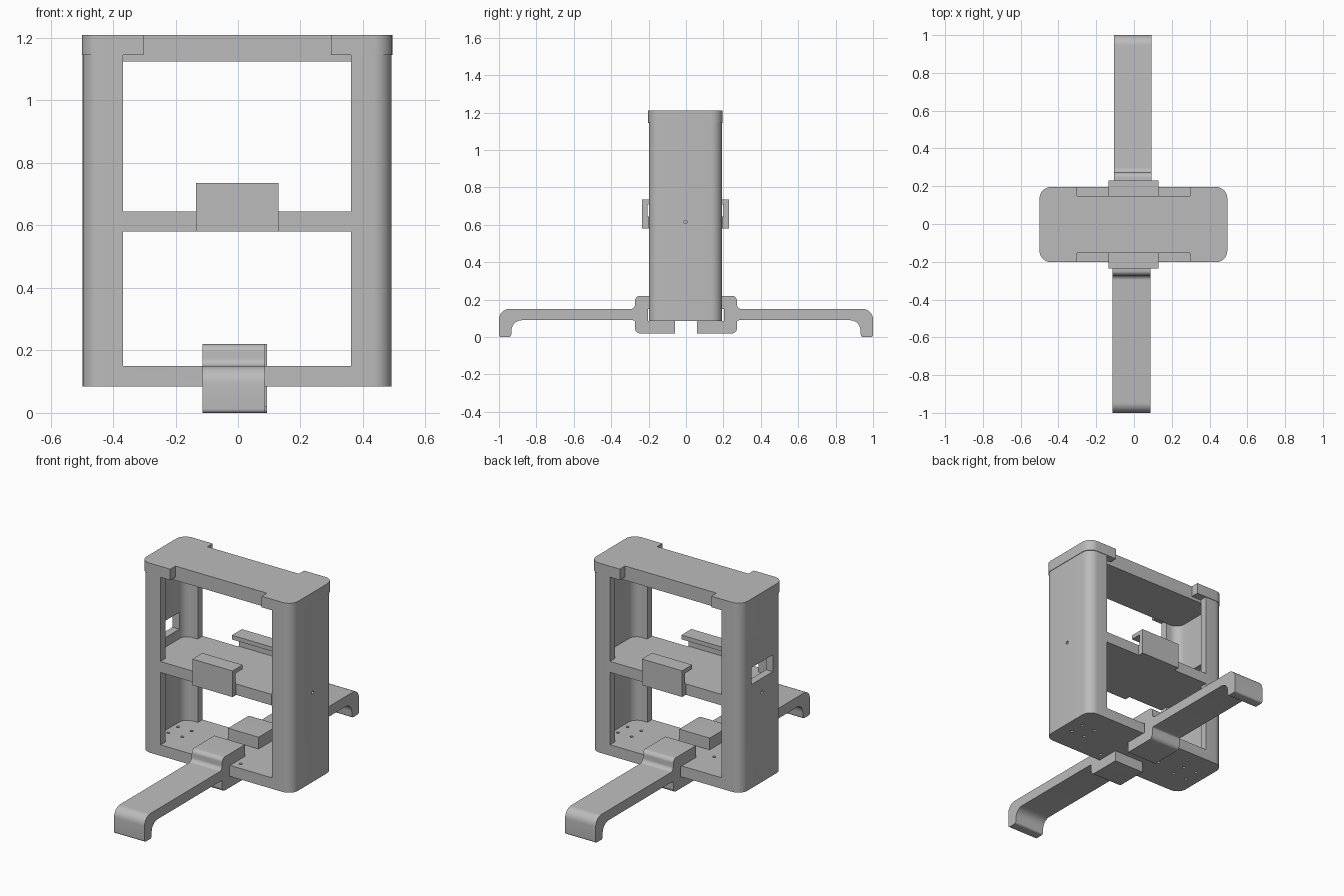
import bpy, bmesh, math
from mathutils import Vector

old = bpy.data.objects.get("Cube")
if old:
    bpy.data.objects.remove(old, do_unlink=True)

grey = bpy.data.materials.new("plain_grey")
grey.use_nodes = True
grey.diffuse_color = (0.5, 0.5, 0.5, 1)
grey.node_tree.nodes["Principled BSDF"].inputs["Base Color"].default_value = (0.5, 0.5, 0.5, 1)

CX = CY = -0.003            # the frame sits slightly off the overall centre
BASE, FLOOR, RIM, TOP = 0.085, 0.15, 1.145, 1.21


def fillet(points, steps=8):
    """Round every (a, b, radius) corner of a closed outline."""
    out = []
    for i, (a, b, r) in enumerate(points):
        p = Vector((a, b))
        if r == 0:
            out.append(p)
            continue
        u = (Vector(points[i - 1][:2]) - p).normalized()
        v = (Vector(points[(i + 1) % len(points)][:2]) - p).normalized()
        half = u.angle(v) / 2
        centre = p + (u + v).normalized() * (r / math.sin(half))
        s = p + u * (r / math.tan(half)) - centre
        e = p + v * (r / math.tan(half)) - centre
        turn = math.atan2(s.x * e.y - s.y * e.x, s.dot(e))
        for k in range(steps + 1):
            t = turn * k / steps
            out.append(centre + Vector((s.x * math.cos(t) - s.y * math.sin(t),
                                        s.x * math.sin(t) + s.y * math.cos(t))))
    return out


def prism(name, points, lo, hi, axis="z"):
    """Extrude a filleted outline along z (outline in xy) or x (outline in yz)."""
    place = (lambda p, h: (p.x, p.y, h)) if axis == "z" else (lambda p, h: (h, p.x, p.y))
    bm = bmesh.new()
    outline = fillet(points)
    face = bm.faces.new([bm.verts.new(place(p, lo)) for p in outline])
    grown = bmesh.ops.extrude_face_region(bm, geom=[face])["geom"]
    shift = Vector(place(Vector((0, 0)), hi - lo))
    bmesh.ops.translate(bm, vec=shift, verts=[g for g in grown if isinstance(g, bmesh.types.BMVert)])
    bmesh.ops.recalc_face_normals(bm, faces=bm.faces)
    mesh = bpy.data.meshes.new(name)
    bm.to_mesh(mesh)
    bm.free()
    mesh.materials.append(grey)
    obj = bpy.data.objects.new(name, mesh)
    bpy.context.collection.objects.link(obj)
    return obj


def rect(hx, hy, r=0, cx=CX, cy=CY):
    return [(cx + sx * hx, cy + sy * hy, r) for sx, sy in ((-1, -1), (1, -1), (1, 1), (-1, 1))]


def cut(obj, cutter):
    cutter.hide_render = True
    bpy.context.view_layer.objects.active = obj
    mod = obj.modifiers.new("cut", "BOOLEAN")
    mod.operation, mod.solver, mod.object = "DIFFERENCE", "EXACT", cutter
    bpy.ops.object.modifier_apply(modifier=mod.name)
    bpy.data.objects.remove(cutter, do_unlink=True)


def smooth(obj):
    bpy.ops.object.select_all(action="DESELECT")
    obj.select_set(True)
    bpy.context.view_layer.objects.active = obj
    bpy.ops.object.shade_smooth_by_angle(angle=math.radians(30))


# Frame: rounded shell, hollowed, open at front and back
frame = prism("frame", rect(0.494, 0.196, 0.06), BASE, RIM)
cut(frame, prism("cavity_cutter", rect(0.45, 0.152, 0.055), FLOOR, TOP + 0.1))
cut(frame, prism("opening_cutter", rect(0.365, 0.4), FLOOR, TOP + 0.1))

# Window in one side wall, and a screw hole in both
cut(frame, prism("window_cutter", rect(0.1, 0.05, 0, CY, 0.75), -0.6, -0.4, "x"))
R = 0.009
cut(frame, prism("side_hole_cutter", rect(R, R, R * 0.98, CY, 0.615), -0.6, 0.6, "x"))

# Screw holes through the base
holes = [(s * 0.375 + dx, dy) for s in (-1, 1) for dx in (-0.045, 0.045) for dy in (-0.045, 0.045)]
for hx, hy in holes + [(0.125, -0.145), (-0.18, 0)]:
    cut(frame, prism("base_hole_cutter", rect(R, R, R * 0.98, CX + hx, CY + hy), 0, 0.2))
smooth(frame)

# Cover with a recess front and back, and a plug beneath it
cover = prism("cover", rect(0.497, 0.199, 0.06), RIM, TOP)
for side in (-1, 1):
    cut(cover, prism("recess_cutter", rect(0.3, 0.1, 0, CX, CY + side * 0.25), 1, 1.3))
smooth(cover)
smooth(prism("cover_plug", rect(0.448, 0.15, 0.055), 1.125, RIM))

# Shelf: full depth in the opening, with tongues inside the side channels
quarter = [(0.365, 0.198), (0.365, 0.15), (0.448, 0.15)]
shelf_outline = []
for sx, sy, order in ((1, 1, 1), (1, -1, -1), (-1, -1, 1), (-1, 1, -1)):
    shelf_outline += [(CX + sx * x, CY + sy * y, 0) for x, y in quarter[::order]]
prism("shelf", shelf_outline, 0.58, 0.645)

# Hooked clips on the shelf edges; outlines are (outward distance, height, radius)
clip = [(0.19, 0.58, 0), (0.232, 0.58, 0), (0.232, 0.735, 0), (0.138, 0.735, 0),
        (0.138, 0.71, 0), (0.203, 0.71, 0), (0.203, 0.645, 0), (0.19, 0.645, 0)]

# Legs: forked clamp gripping the base, straight arm, turned-down foot
leg = [(0.06, 0.02, 0), (0.272, 0.02, 0.025), (0.272, 0.09, 0.012), (0.93, 0.09, 0.055),
       (0.935, 0, 0.012), (1, 0, 0.012), (1, 0.15, 0.055), (0.272, 0.15, 0.025),
       (0.272, 0.22, 0.025), (0.06, 0.22, 0), (0.06, FLOOR, 0), (0.203, FLOOR, 0),
       (0.203, BASE, 0), (0.06, BASE, 0)]

for label, side in (("front", -1), ("back", 1)):
    prism(label + "_clip", [(CY + side * d, z, r) for d, z, r in clip],
          CX - 0.132, CX + 0.132, "x")
    mid = -0.01 + side * 0.003
    smooth(prism(label + "_leg", [(side * d, z, r) for d, z, r in leg],
                 mid - 0.1, mid + 0.1, "x"))
